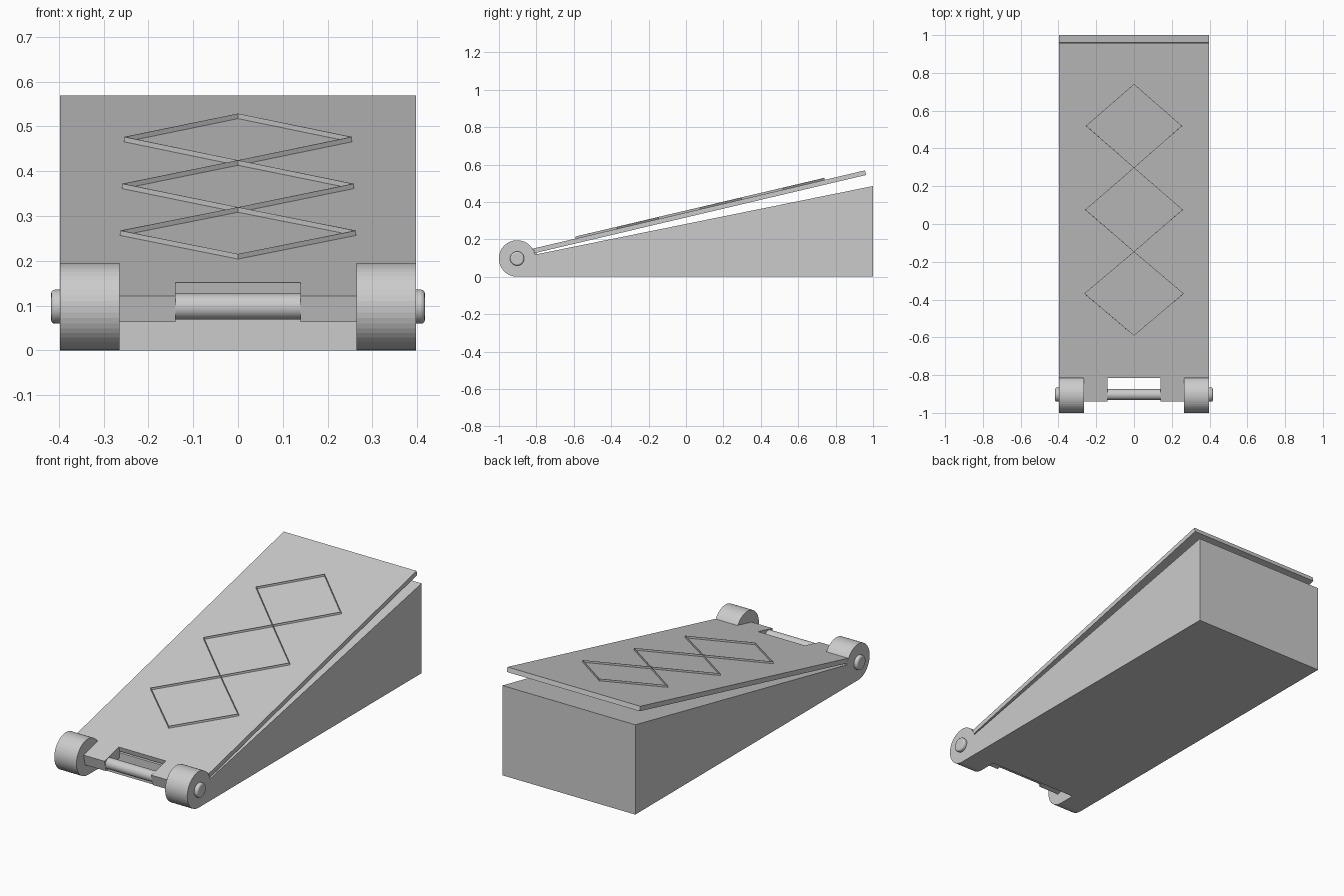
import bpy, bmesh
from mathutils import Vector

if "Cube" in bpy.data.objects:
    bpy.data.objects.remove(bpy.data.objects["Cube"])

HINGE_Y, HINGE_Z = -0.903, 0.0975
HALF = 0.397
SLOPE = 0.2356


def deck(y):
    """Height of the hinged plate's top surface."""
    return 0.15 + SLOPE * (y + 0.82)


def make(name, verts, faces):
    me = bpy.data.meshes.new(name)
    me.from_pydata(verts, [], faces)
    bm = bmesh.new()
    bm.from_mesh(me)
    bmesh.ops.recalc_face_normals(bm, faces=bm.faces)
    bm.to_mesh(me)
    bm.free()
    ob = bpy.data.objects.new(name, me)
    bpy.context.collection.objects.link(ob)
    return ob


def prism(name, profile, x0, x1):
    """Extrude a (y, z) profile from x0 to x1."""
    n = len(profile)
    verts = [(x, y, z) for x in (x0, x1) for y, z in profile]
    faces = [list(range(n)), list(range(n, 2 * n))]
    faces += [(i, (i + 1) % n, n + (i + 1) % n, n + i) for i in range(n)]
    return make(name, verts, faces)


def cylinder(name, r, x0, x1, sides=48, bevel=0, smooth=False):
    bpy.ops.mesh.primitive_cylinder_add(
        vertices=sides, radius=r, depth=x1 - x0,
        location=((x0 + x1) / 2, HINGE_Y, HINGE_Z), rotation=(0, 1.5707963, 0))
    ob = bpy.context.object
    ob.name = name
    if bevel:
        m = ob.modifiers.new("rounded_rim", 'BEVEL')
        m.width, m.segments = bevel, 3
    if smooth:
        bpy.ops.object.shade_smooth_by_angle()
    return ob


# Wedge base
prism("wedge_base", [(-0.81, 0), (1, 0), (1, 0.485), (-0.81, 0.118)], -HALF, HALF)

# Hinged plate
prism("hinged_plate", [(-0.81, 0.126), (0.963, 0.544), (0.957, deck(0.957)),
                       (-0.816, deck(-0.816))], -HALF, HALF)

# Hinge: barrels, webs to the wedge, lugs on the plate, pin end caps
for side, s in (("left", -1), ("right", 1)):
    def span(a, b):
        return sorted((s * a, s * b))
    cylinder(side + "_barrel", 0.0975, *span(0.265, HALF))
    prism(side + "_barrel_web", [(HINGE_Y, 0), (-0.80, 0), (-0.80, 0.118),
                                 (HINGE_Y, 0.10)], *span(0.265, HALF))
    prism(side + "_lug", [(-0.94, deck(-0.94)), (-0.926, 0.063),
                          (-0.80, 0.093), (-0.80, deck(-0.80))], *span(0.14, 0.267))
    cylinder(side + "_pin_cap", 0.038, *span(0.39, 0.417), bevel=0.008, smooth=True)
cylinder("hinge_pin", 0.029, -0.395, 0.395, smooth=True)

# Thin upright ribs in three linked diamonds
for i, (y0, y1, w) in enumerate([(-0.59, -0.147, 0.262), (-0.147, 0.298, 0.257),
                                 (0.298, 0.74, 0.253)]):
    mid = (y0 + y1) / 2
    ring = [(0, y0), (w, mid), (0, y1), (-w, mid)]
    verts = [(x, y, deck(y) + h) for h in (-0.003, 0.011) for x, y in ring]
    rib = make("diamond_rib_%d" % (i + 1), verts,
               [(k, (k + 1) % 4, 4 + (k + 1) % 4, 4 + k) for k in range(4)])
    m = rib.modifiers.new("thickness", 'SOLIDIFY')
    m.thickness, m.offset = 0.003, 0
